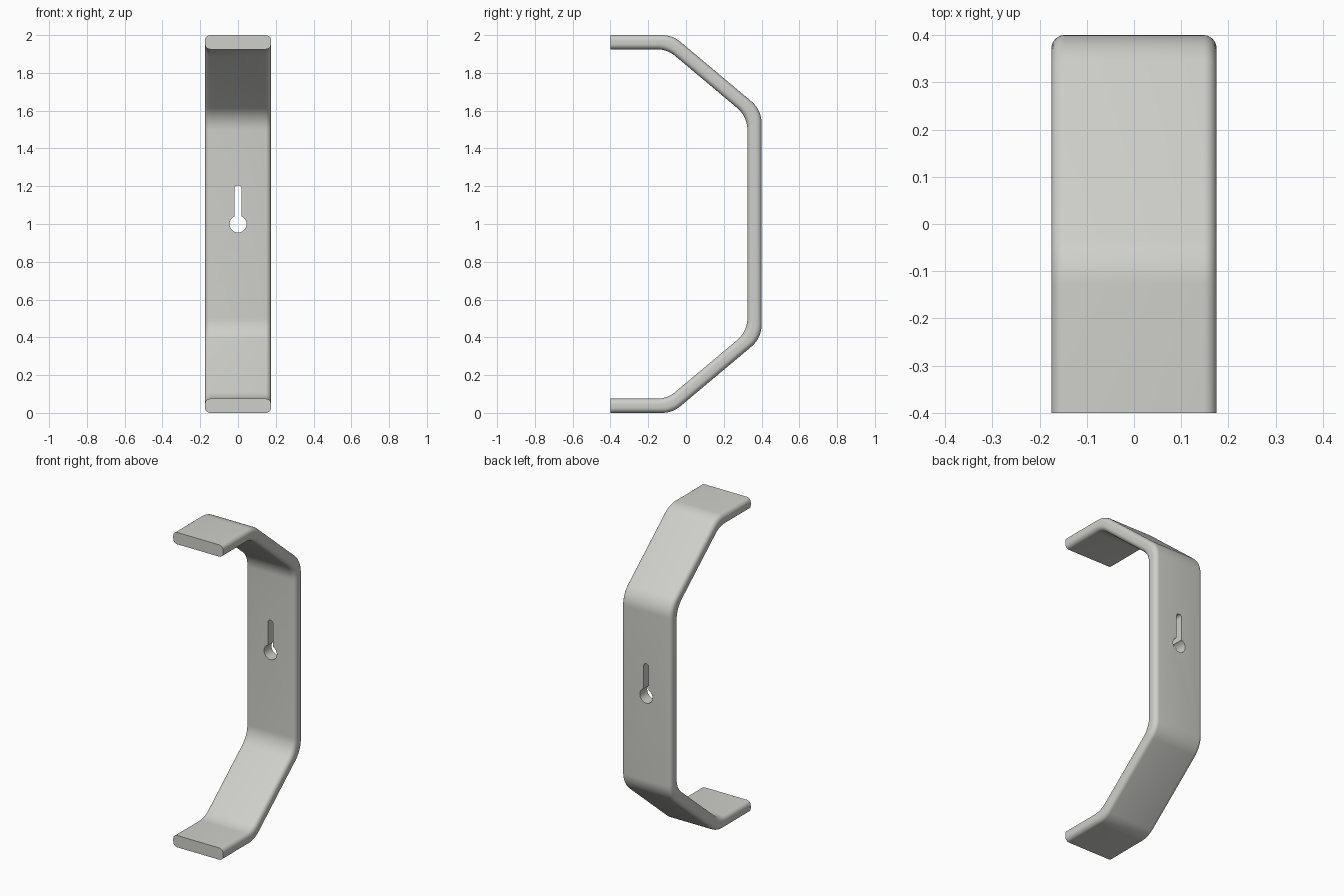
import bpy, bmesh, math
from mathutils import Vector

if "Cube" in bpy.data.objects:
    bpy.data.objects.remove(bpy.data.objects["Cube"])

WIDTH, THICK, EDGE_R, BEND_R = 0.35, 0.075, 0.028, 0.15
BEND_STEPS, EDGE_STEPS = 10, 6

metal = bpy.data.materials.new("warm_light_grey")
metal.diffuse_color = (0.62, 0.62, 0.59, 1)
metal.use_nodes = True
metal.node_tree.nodes["Principled BSDF"].inputs["Base Color"].default_value = metal.diffuse_color


def fillet(points, radius, steps):
    """Round the inner corners of an open 2D polyline."""
    pts = [Vector(p) for p in points]
    out = [pts[0]]
    for a, b, c in zip(pts, pts[1:], pts[2:]):
        u, v = (a - b).normalized(), (c - b).normalized()
        half = u.angle(v) / 2
        centre = b + (u + v).normalized() * radius / math.sin(half)
        start = b + u * radius / math.tan(half) - centre
        end = b + v * radius / math.tan(half) - centre
        sweep = start.angle(end)
        for i in range(steps + 1):
            t = i / steps
            out.append(centre + (start * math.sin((1 - t) * sweep)
                                 + end * math.sin(t * sweep)) / math.sin(sweep))
    return out + [pts[-1]]


def side_path(inset):
    """Side outline (y, z), moved inwards by inset."""
    lower = [(-0.4, inset),
             (-0.072 - inset * math.tan(math.radians(20)), inset),
             (0.4 - inset, 0.396 + inset * math.tan(math.radians(25)))]
    return fillet(lower + [(y, 2 - z) for y, z in reversed(lower)], BEND_R, BEND_STEPS)


def make_object(name, bm):
    bmesh.ops.recalc_face_normals(bm, faces=bm.faces)
    mesh = bpy.data.meshes.new(name)
    bm.to_mesh(mesh)
    bm.free()
    obj = bpy.data.objects.new(name, mesh)
    bpy.context.collection.objects.link(obj)
    mesh.materials.append(metal)
    return obj


# Rounded rectangular section: x and share of the thickness
section = []
for k, (sx, sz) in enumerate([(1, 1), (-1, 1), (-1, -1), (1, -1)]):
    for i in range(EDGE_STEPS + 1):
        a = math.radians(90) * (k + i / EDGE_STEPS)
        x = sx * (WIDTH / 2 - EDGE_R) + EDGE_R * math.cos(a)
        t = sz * (THICK / 2 - EDGE_R) + EDGE_R * math.sin(a)
        section.append((x, 0.5 + t / THICK))

# Bent strap: section carried along the outer and inner outlines
bm = bmesh.new()
rings = []
for outer, inner in zip(side_path(0), side_path(THICK)):
    ring = []
    for x, s in section:
        p = inner.lerp(outer, s)
        ring.append(bm.verts.new((x, p.x, p.y)))
    rings.append(ring)
n = len(section)
for r0, r1 in zip(rings, rings[1:]):
    for i in range(n):
        j = (i + 1) % n
        bm.faces.new((r0[i], r0[j], r1[j], r1[i]))
bm.faces.new(rings[0])
bm.faces.new(rings[-1])
strap = make_object("bent_strap", bm)

# Keyhole cutter: round hole with a round-topped slot above
hole_r, slot_r, hole_z, slot_z = 0.045, 0.018, 1.0, 1.187
gap = math.asin(slot_r / hole_r)
outline = []
for i in range(37):
    a = math.pi / 2 + gap + (2 * math.pi - 2 * gap) * i / 36
    outline.append((hole_r * math.cos(a), hole_z + hole_r * math.sin(a)))
for i in range(13):
    a = math.pi * i / 12
    outline.append((slot_r * math.cos(a), slot_z + slot_r * math.sin(a)))
bm = bmesh.new()
face = bm.faces.new([bm.verts.new((x, 0.2, z)) for x, z in outline])
extruded = bmesh.ops.extrude_face_region(bm, geom=[face])
bmesh.ops.translate(bm, vec=(0, 0.4, 0),
                    verts=[g for g in extruded["geom"] if isinstance(g, bmesh.types.BMVert)])
cutter = make_object("keyhole_cutter", bm)
cutter.hide_render = True

# Cut the keyhole, then smooth the bends and rounded edges
bpy.context.view_layer.objects.active = strap
strap.select_set(True)
cut = strap.modifiers.new("keyhole", 'BOOLEAN')
cut.operation, cut.solver, cut.object = 'DIFFERENCE', 'EXACT', cutter
bpy.ops.object.modifier_apply(modifier=cut.name)
bpy.data.objects.remove(cutter, do_unlink=True)
bpy.ops.object.shade_smooth_by_angle(angle=math.radians(30))
